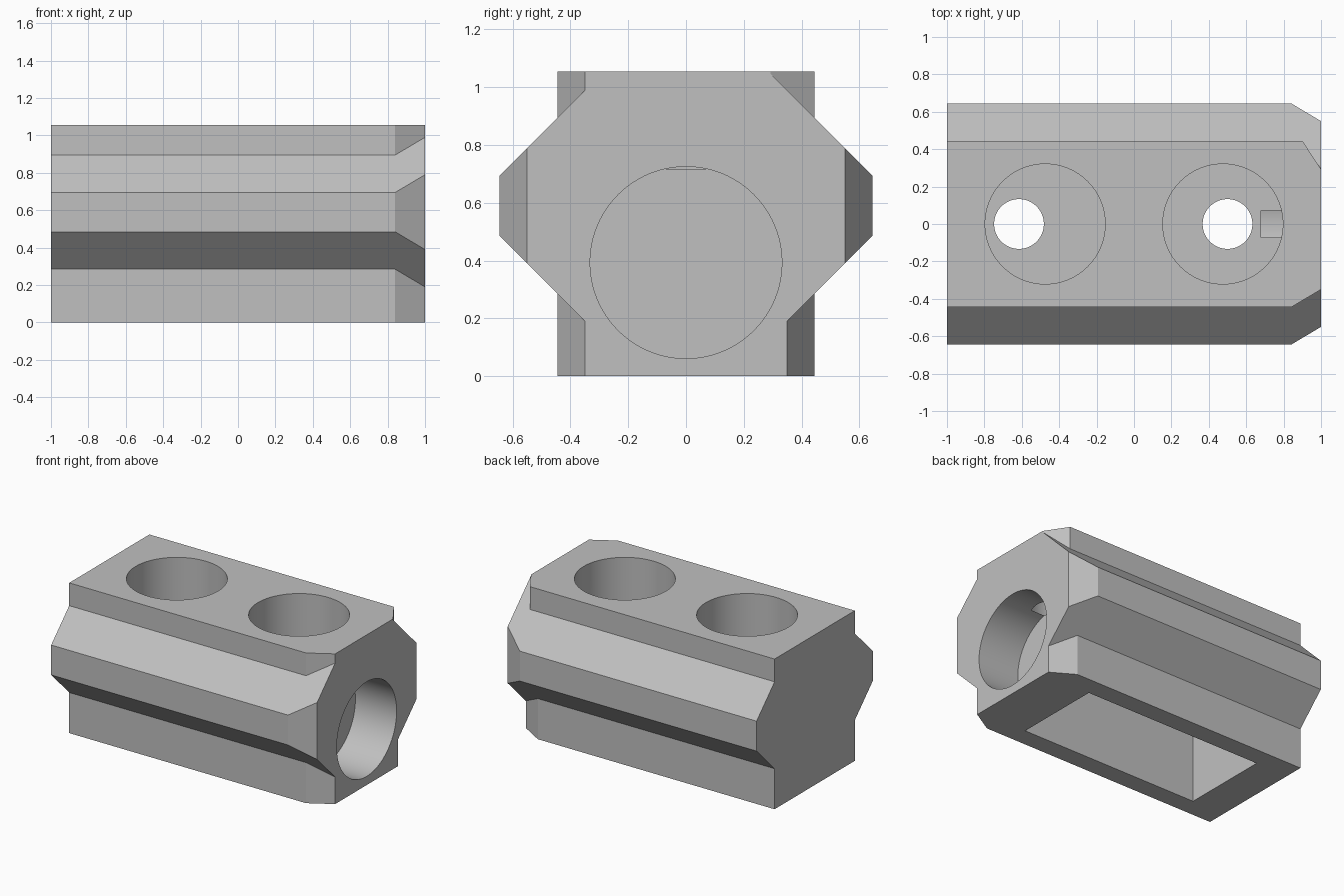
import bpy
import bmesh
import math

cube = bpy.data.objects.get("Cube")
if cube:
    bpy.data.objects.remove(cube, do_unlink=True)

# Single material
grey = bpy.data.materials.new("plain_grey")
grey.use_nodes = True
colour = (0.53, 0.53, 0.53, 1)
grey.diffuse_color = colour
grey.node_tree.nodes["Principled BSDF"].inputs["Base Color"].default_value = colour


def half_section(d, top):
    """Outline of one side, bottom to top, inset by d (and by top at the shoulder)."""
    return [(0.445 - d, 0), (0.445 - d, 0.285 - d),
            (0.645 - d, 0.485 - d), (0.645 - d, 0.695 + d),
            (0.445 - top, 0.895 + top), (0.445 - top, 1.055)]


# Block: lofted sections, tapered towards the bored end
# (x, inset, inset of the rear upper shoulder)
stations = [(-1, 0, 0), (0.84, 0, 0), (0.9, 0.0356, 0), (1, 0.095, 0.152)]
bm = bmesh.new()
rings = []
for x, d, rear_top in stations:
    rear = half_section(d, rear_top)
    front = [(-y, z) for y, z in reversed(half_section(d, d))]
    rings.append([bm.verts.new((x, y, z)) for y, z in rear + front])
for a, b in zip(rings, rings[1:]):
    n = len(a)
    for i in range(n):
        j = (i + 1) % n
        bm.faces.new((a[i], a[j], b[j], b[i]))
bm.faces.new(rings[0])
bm.faces.new(rings[-1])
bmesh.ops.recalc_face_normals(bm, faces=bm.faces)
# Merge the flat strips where the sections run straight on
bmesh.ops.dissolve_limit(bm, angle_limit=math.radians(0.5),
                         verts=bm.verts, edges=bm.edges)
mesh = bpy.data.meshes.new("block")
bm.to_mesh(mesh)
bm.free()
mesh.materials.append(grey)
block = bpy.data.objects.new("block", mesh)
bpy.context.collection.objects.link(block)


def cut(cutter):
    """Subtract the cutter from the block, then discard it."""
    cutter.hide_render = True
    cutter.data.materials.append(grey)
    bpy.ops.object.select_all(action="DESELECT")
    bpy.context.view_layer.objects.active = block
    block.select_set(True)
    mod = block.modifiers.new("cut", "BOOLEAN")
    mod.operation = "DIFFERENCE"
    mod.solver = "EXACT"
    mod.object = cutter
    bpy.ops.object.modifier_apply(modifier=mod.name)
    bpy.data.objects.remove(cutter, do_unlink=True)


def drill(centre, radius, depth, rotation=(0, 0, 0)):
    bpy.ops.mesh.primitive_cylinder_add(vertices=96, radius=radius, depth=depth,
                                        location=centre, rotation=rotation)
    cut(bpy.context.object)


# Rectangular pocket in the underside
bpy.ops.mesh.primitive_cube_add(size=1, location=(-0.057, 0, 0.25))
pocket = bpy.context.object
pocket.scale = (1.385, 0.626, 0.7)
cut(pocket)

# Round wells in the top, each with a small hole through to the pocket
for x, hole_x in ((-0.475, -0.615), (0.475, 0.5)):
    drill((x, 0, 0.967), 0.321, 0.5)
    drill((hole_x, 0, 0.65), 0.133, 0.3)

# Blind bore in the end
drill((0.93, 0, 0.393), 0.332, 0.5, (0, math.pi / 2, 0))

bpy.ops.object.select_all(action="DESELECT")
block.select_set(True)
bpy.context.view_layer.objects.active = block
bpy.ops.object.shade_smooth_by_angle(angle=math.radians(25))
